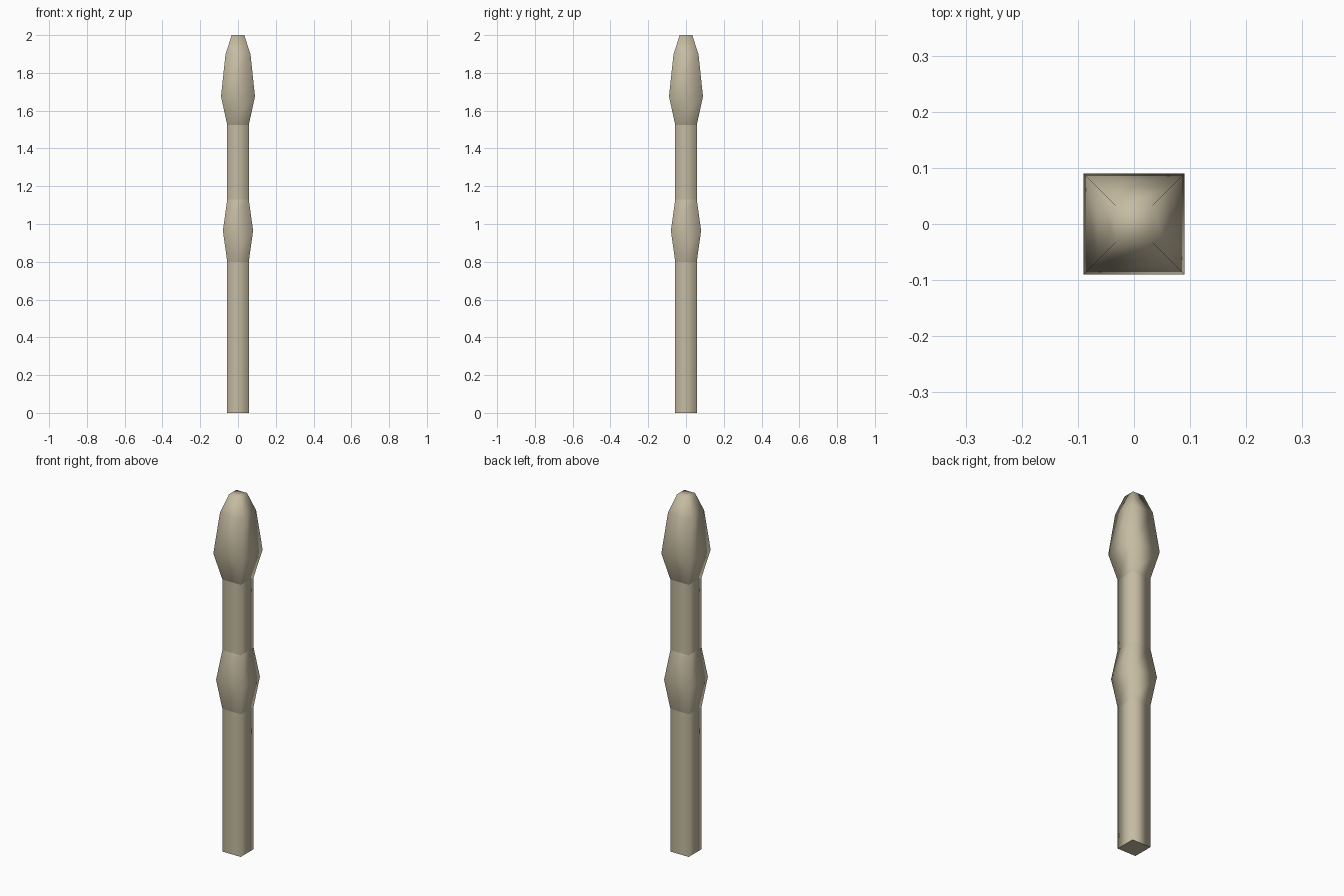
import bpy, bmesh

if "Cube" in bpy.data.objects:
    bpy.data.objects.remove(bpy.data.objects["Cube"])

# single pale wood / stone colour
mat = bpy.data.materials.new("pale_tan")
mat.diffuse_color = (0.56, 0.50, 0.36, 1)
mat.use_nodes = True
mat.node_tree.nodes["Principled BSDF"].inputs["Base Color"].default_value = mat.diffuse_color


def square_part(name, rings, cap_top=False, cap_bottom=False):
    """Stack square rings of (height, half width) into a smooth-shaded part."""
    bm = bmesh.new()
    loops = [[bm.verts.new((sx * r, sy * r, z))
              for sx, sy in ((-1, -1), (1, -1), (1, 1), (-1, 1))]
             for z, r in rings]
    for low, high in zip(loops, loops[1:]):
        for i in range(4):
            j = (i + 1) % 4
            bm.faces.new((low[i], low[j], high[j], high[i]))
    if cap_top:
        bm.faces.new(loops[-1])
    for f in bm.faces:
        f.smooth = True
    if cap_bottom:  # flat foot with a hard rim
        foot = bm.faces.new(loops[0][::-1])
        foot.smooth = False
        for e in foot.edges:
            e.smooth = False
    mesh = bpy.data.meshes.new(name)
    bm.to_mesh(mesh)
    bm.free()
    mesh.materials.append(mat)
    obj = bpy.data.objects.new(name, mesh)
    bpy.context.collection.objects.link(obj)


SHAFT = 0.057
square_part("lower_shaft", [(0, SHAFT), (0.80, SHAFT)], cap_bottom=True)
square_part("middle_bulge", [(0.80, SHAFT), (0.965, 0.08), (1.13, SHAFT)])
square_part("upper_shaft", [(1.13, SHAFT), (1.525, SHAFT)])
square_part("head", [(1.525, SHAFT), (1.675, 0.09), (1.90, 0.066), (2.0, 0.033)],
            cap_top=True)
